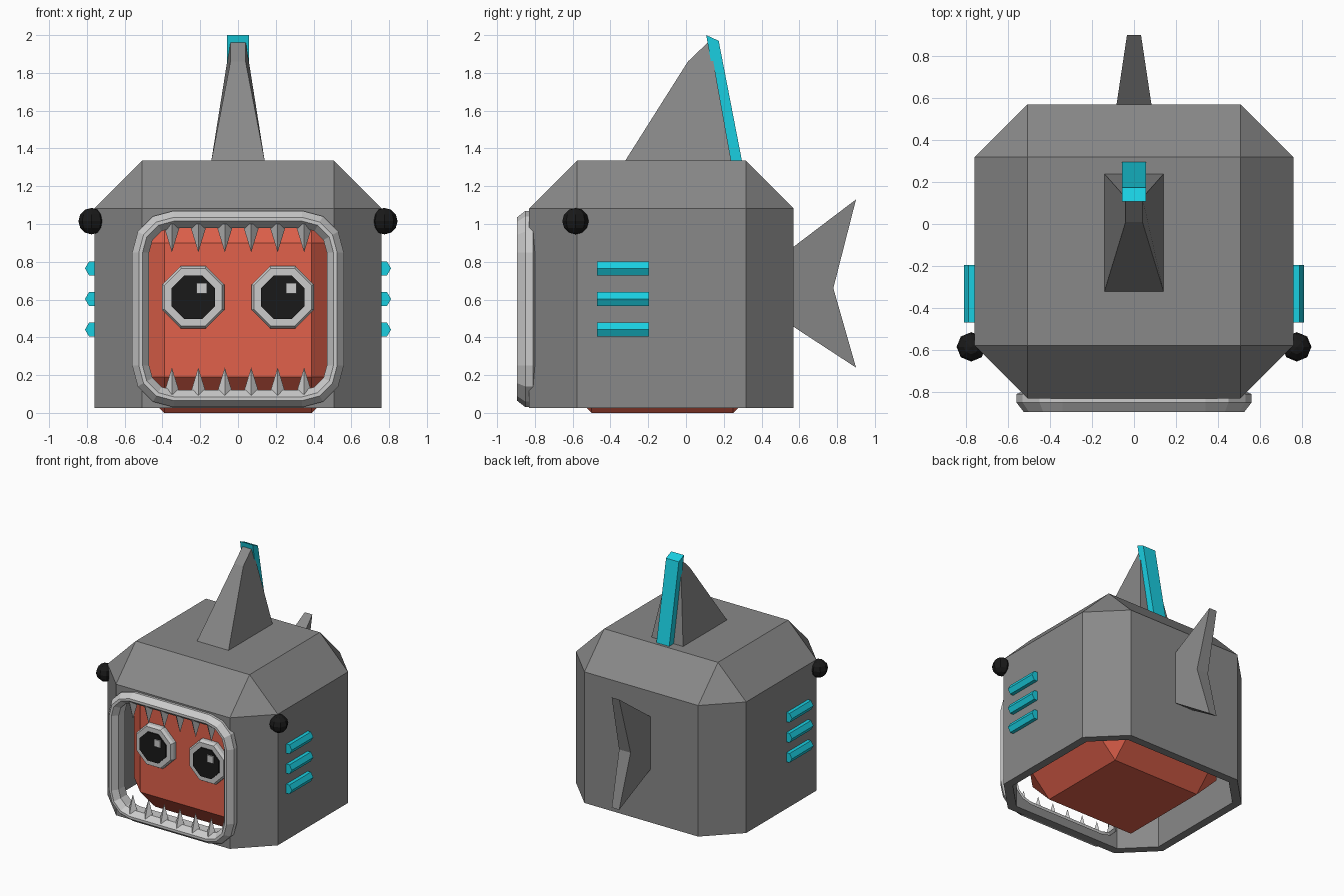
import bpy, bmesh
from math import sin, cos, pi
from mathutils import Matrix, Vector

if "Cube" in bpy.data.objects:
    bpy.data.objects.remove(bpy.data.objects["Cube"])


def mat(name, r, g, b):
    m = bpy.data.materials.new(name)
    m.diffuse_color = (r, g, b, 1)
    m.use_nodes = True
    m.node_tree.nodes["Principled BSDF"].inputs["Base Color"].default_value = m.diffuse_color
    return m


DARK = mat("dark_grey", 0.25, 0.25, 0.25)
RED = mat("red", 0.75, 0.12, 0.07)
CYAN = mat("cyan", 0.01, 0.62, 0.75)
BLACK = mat("black", 0.01, 0.01, 0.01)


def finish(name, bm, material=None):
    bmesh.ops.recalc_face_normals(bm, faces=bm.faces[:])
    me = bpy.data.meshes.new(name)
    bm.to_mesh(me)
    bm.free()
    ob = bpy.data.objects.new(name, me)
    bpy.context.collection.objects.link(ob)
    if material:
        me.materials.append(material)
    return ob


def loft(name, loops, material=None, closed=False):
    """Skin a list of equal point loops; cap the ends, or join them if closed."""
    bm = bmesh.new()
    rings = [[bm.verts.new(p) for p in loop] for loop in loops]
    pairs = list(zip(rings, rings[1:]))
    if closed:
        pairs.append((rings[-1], rings[0]))
    else:
        bm.faces.new(rings[0])
        bm.faces.new(rings[-1])
    for a, b in pairs:
        for i in range(len(a)):
            j = (i + 1) % len(a)
            bm.faces.new((a[i], a[j], b[j], b[i]))
    return finish(name, bm, material)


def bevelled_box(lo, hi, width):
    bm = bmesh.new()
    lo, hi = Vector(lo), Vector(hi)
    bmesh.ops.create_cube(bm, size=1, matrix=Matrix.Translation((lo + hi) / 2)
                          @ Matrix.Diagonal((*(hi - lo), 1)))
    bmesh.ops.bevel(bm, geom=bm.edges[:], offset=width, segments=1,
                    affect='EDGES', profile=0.5)
    return bm


def polygon(cx, cz, r, n, y, turn=0.0):
    return [(cx + r * cos(turn + 2 * pi * i / n), y, cz + r * sin(turn + 2 * pi * i / n))
            for i in range(n)]


def rounded_rect(inset, y, seg=3):
    """Mouth outline in the xz plane, shrunk by inset."""
    hw, z0, z1, r = 0.56 - inset, 0.03 + inset, 1.07 - inset, 0.22 - inset
    pts = []
    corners = ((hw - r, z1 - r), (-hw + r, z1 - r), (-hw + r, z0 + r), (hw - r, z0 + r))
    for q, (cx, cz) in enumerate(corners):
        for k in range(seg + 1):
            a = (q + k / seg) * pi / 2
            pts.append((cx + r * cos(a), y, cz + r * sin(a)))
    return pts


# Hollow outer shell, open underneath, with a mouth hole
bm = bevelled_box((-0.76, -0.83, -0.7), (0.76, 0.57, 1.335), 0.252)
bmesh.ops.bisect_plane(bm, geom=bm.verts[:] + bm.edges[:] + bm.faces[:],
                       plane_co=(0, 0, 0.025), plane_no=(0, 0, -1), clear_outer=True)
shell = finish("outer_shell", bm, DARK)
solid = shell.modifiers.new("thickness", 'SOLIDIFY')
solid.thickness = 0.065
solid.offset = -1
solid.use_even_offset = True
cutter = loft("mouth_cutter", [rounded_rect(0.065, -1.0), rounded_rect(0.065, -0.72)])
cutter.hide_render = True
cutter.hide_set(True)
hole = shell.modifiers.new("mouth_hole", 'BOOLEAN')
hole.operation = 'DIFFERENCE'
hole.solver = 'EXACT'
hole.object = cutter

# Lip around the mouth
lip = [(0, -0.81), (0, -0.85), (0.035, -0.895), (0.055, -0.895), (0.09, -0.85), (0.09, -0.77)]
loft("mouth_lip", [rounded_rect(i, y) for i, y in lip], closed=True)

# Teeth
for row, base, tip in (("upper", 1.0, 0.85), ("lower", 0.09, 0.24)):
    bm = bmesh.new()
    for k in range(6):
        x = -0.35 + 0.14 * k
        ring = [bm.verts.new((x + 0.046 * cos(a * pi / 2), -0.84 + 0.046 * sin(a * pi / 2), base))
                for a in range(4)]
        top = bm.verts.new((x, -0.84, tip))
        bm.faces.new(ring)
        for i in range(4):
            bm.faces.new((ring[i], ring[(i + 1) % 4], top))
    finish(row + "_teeth", bm)

# Red body inside the shell
finish("inner_body", bevelled_box((-0.58, -0.69, 0), (0.58, 0.44, 1.09), 0.19), RED)

# Eyes on the inner body
for side, x in (("left", -0.237), ("right", 0.237)):
    loft(side + "_eye", [polygon(x, 0.612, r, 8, y, pi / 8)
                         for r, y in ((0.178, -0.67), (0.178, -0.72), (0.165, -0.74))])
    loft(side + "_pupil", [polygon(x, 0.612, 0.125, 8, y, pi / 8) for y in (-0.72, -0.75)], BLACK)
    loft(side + "_glint", [polygon(x + 0.045, 0.66, 0.04, 4, y, pi / 4) for y in (-0.74, -0.76)])

# Side eyes and gills
for side, s in (("left", -1), ("right", 1)):
    bm = bmesh.new()
    bmesh.ops.create_uvsphere(bm, u_segments=8, v_segments=6, radius=0.07,
                              matrix=Matrix.Translation((s * 0.775, -0.585, 1.015)))
    finish(side + "_side_eye", bm, BLACK)
    for k in range(3):
        loft(f"{side}_gill_{k + 1}",
             [polygon(s * 0.767, 0.765 - 0.162 * k, 0.043, 6, y) for y in (-0.47, -0.195)], CYAN)

# Dorsal fin: tapered block
loft("dorsal_fin", [
    [(-0.142, -0.325, 1.33), (0.142, -0.325, 1.33), (0.142, 0.24, 1.33), (-0.142, 0.24, 1.33)],
    [(-0.04, 0.01, 1.86), (0.04, 0.01, 1.86), (0.04, 0.125, 1.97), (-0.04, 0.125, 1.97)]], DARK)

# Coloured strip down the back of the fin
strip = [(0.225, 1.33), (0.297, 1.33), (0.173, 1.97), (0.107, 2.0)]
loft("fin_strip", [[(x, y, z) for y, z in strip] for x in (-0.057, 0.057)], CYAN)

# Tail fin, thinning towards the tips
tail = [(0.54, 0.857), (0.9, 1.13), (0.78, 0.66), (0.9, 0.24), (0.54, 0.475)]
loft("tail_fin", [[(s * (0.083 - 0.15 * (y - 0.57)), y, z) for y, z in tail]
                  for s in (-1, 1)], DARK)
